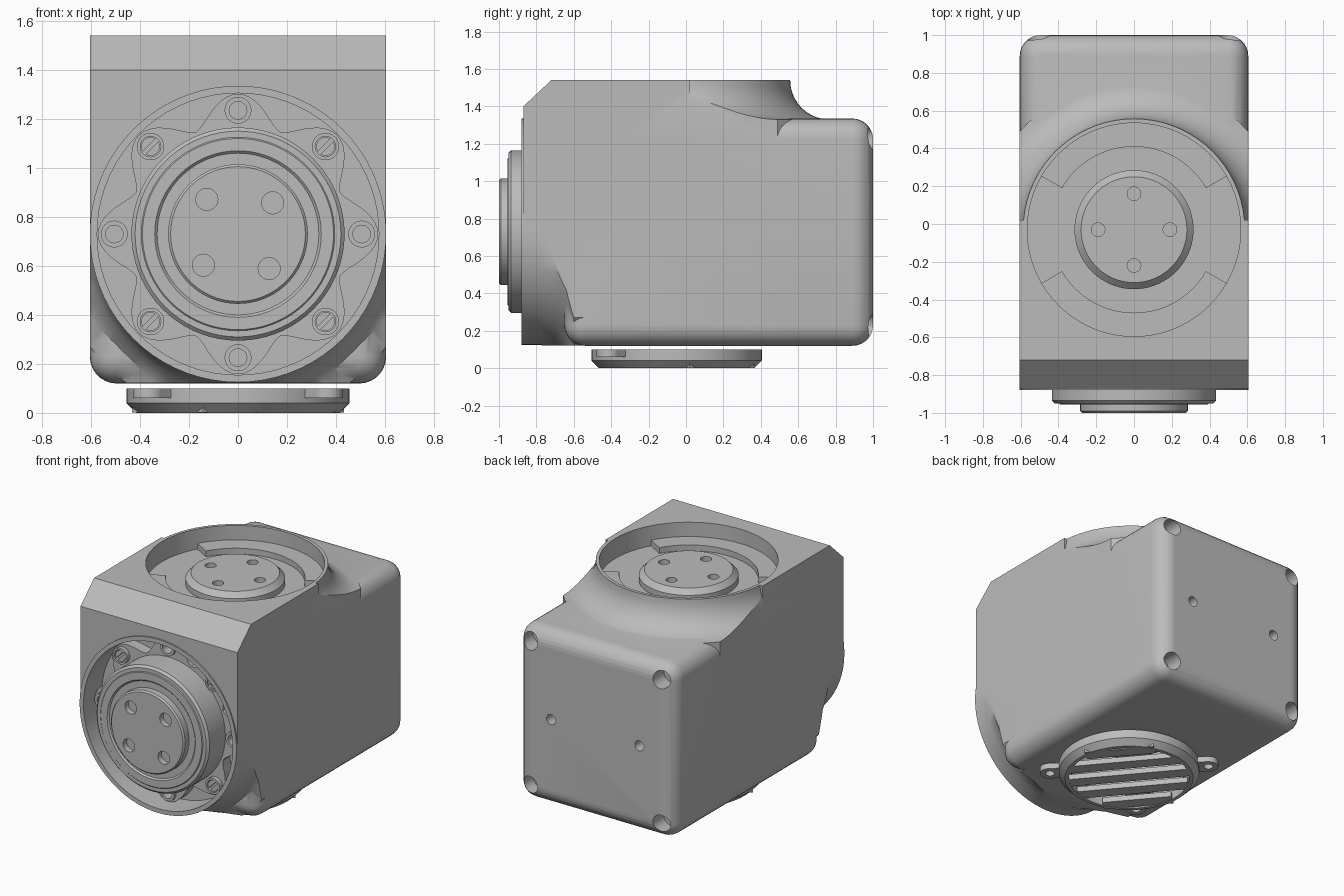
import bpy, bmesh, math
from mathutils import Matrix, Vector

cube = bpy.data.objects.get("Cube")
if cube:
    bpy.data.objects.remove(cube, do_unlink=True)

gray = bpy.data.materials.new("plain_gray")
gray.use_nodes = True
gray.diffuse_color = (0.5, 0.5, 0.5, 1)
gray.node_tree.nodes["Principled BSDF"].inputs["Base Color"].default_value = (0.5, 0.5, 0.5, 1)

W = 0.605                     # half width of the housing
AXIS = 0.73                   # height of the front axis
FRONT = Matrix.Translation((0, 0, AXIS)) @ Matrix.Rotation(math.pi / 2, 4, 'X')
TOP = Matrix.Translation((0, -0.03, 0))
BASE = Matrix.Translation((0, -0.05, 0))


def finish(name, bm, matrix=Matrix()):
    bmesh.ops.transform(bm, matrix=matrix, verts=bm.verts)
    bmesh.ops.recalc_face_normals(bm, faces=bm.faces)
    mesh = bpy.data.meshes.new(name)
    bm.to_mesh(mesh)
    bm.free()
    mesh.materials.append(gray)
    ob = bpy.data.objects.new(name, mesh)
    bpy.context.collection.objects.link(ob)
    return ob


def box(name, lo, hi, bevel=0, matrix=Matrix()):
    bm = bmesh.new()
    bmesh.ops.create_cube(bm, size=1)
    for v in bm.verts:
        v.co = Vector([l + (c + 0.5) * (h - l) for c, l, h in zip(v.co, lo, hi)])
    if bevel:
        bmesh.ops.bevel(bm, geom=bm.edges[:], offset=bevel, segments=7,
                        profile=0.5, affect='EDGES')
    return finish(name, bm, matrix)


def lathe(name, profile, matrix=Matrix(), closed=False, steps=72):
    # Turn (radius, height) points around z
    bm = bmesh.new()
    vs = [bm.verts.new((r, 0, h)) for r, h in profile]
    pairs = list(zip(vs, vs[1:])) + ([(vs[-1], vs[0])] if closed else [])
    es = [bm.edges.new(p) for p in pairs]
    bmesh.ops.spin(bm, geom=vs + es, cent=(0, 0, 0), axis=(0, 0, 1),
                   angle=2 * math.pi, steps=steps, use_duplicate=False)
    bmesh.ops.remove_doubles(bm, verts=bm.verts, dist=0.0002)
    return finish(name, bm, matrix)


def rod(name, r, h0, h1, matrix=Matrix(), steps=24):
    return lathe(name, [(0, h0), (r, h0), (r, h1), (0, h1)], matrix, steps=steps)


def prism(name, points, h0, h1, matrix=Matrix()):
    bm = bmesh.new()
    face = bm.faces.new([bm.verts.new((x, y, h0)) for x, y in points])
    top = bmesh.ops.extrude_face_region(bm, geom=[face])["geom"]
    for v in top:
        if isinstance(v, bmesh.types.BMVert):
            v.co.z = h1
    return finish(name, bm, matrix)


def combine(ob, others, operation):
    # Apply booleans and drop the helper solids
    for o in others:
        m = ob.modifiers.new("bool", 'BOOLEAN')
        m.operation, m.solver, m.object = operation, 'EXACT', o
    mesh = bpy.data.meshes.new_from_object(
        ob.evaluated_get(bpy.context.evaluated_depsgraph_get()))
    ob.modifiers.clear()
    ob.data = mesh
    for o in others:
        bpy.data.objects.remove(o, do_unlink=True)
    return ob


def ring_spots(radius, count, start=0):
    for k in range(count):
        a = math.radians(start) + 2 * math.pi * k / count
        yield Matrix.Translation((radius * math.cos(a), radius * math.sin(a), 0))


def flare(r, top, size, bottom):
    # Collar with a concave foot
    arc = [math.pi / 2 * i / 10 for i in range(11)]
    return ([(0, top)] + [(r + size * (1 - math.cos(t)), top - size * math.sin(t)) for t in arc]
            + [(r + size, bottom), (0, bottom)])


# Housing: rounded box, square front block, two flared collars
housing = box("housing", (-W, -0.65, 0.12), (W, 1, 1.335), 0.11)
block = prism("block", [(-0.02, 0.73), (0.87, 0.73), (0.87, 1.4), (0.72, 1.54), (-0.02, 1.54)],
              -W, W, Matrix(((0, 0, 1, 0), (-1, 0, 0, 0), (0, 1, 0, 0), (0, 0, 0, 1))))
top_collar = lathe("top_collar", flare(0.587, 1.54, 0.21, 1.0), TOP)
combine(top_collar, [box("clip", (-W, -0.8, 0.9), (W, 0.95, 2))], 'INTERSECT')
front_collar = lathe("front_collar", [(0, 0.88), (0.605, 0.88), (0.605, 0.78), (0.63, 0.7),
                                     (0.68, 0.64), (0.76, 0.6), (0.76, 0.4), (0, 0.4)], FRONT)
combine(front_collar, [box("clip", (-W, -2, 0.121), (W, 0.5, 1.4), 0.11)], 'INTERSECT')
combine(housing, [block, top_collar, front_collar], 'UNION')

# Recesses at the top, front and bottom, and holes in the back
cuts = [rod("cut", 0.565, 1.40, 1.7, TOP, 72),
        rod("cut", 0.575, 0.68, 1.1, FRONT, 72),
        rod("cut", 0.4, 0.0, 0.4, BASE, 72)]
for sx in (-1, 1):
    cuts.append(rod("cut", 0.035, -1.1, -0.85, FRONT @ Matrix.Translation((sx * 0.34, 0, 0))))
    for sz in (-1, 1):
        cuts.append(rod("cut", 0.06, -1.1, -0.88,
                        FRONT @ Matrix.Translation((sx * 0.505, sz * 0.5, 0))))
combine(housing, cuts, 'DIFFERENCE')

# Top socket: hub and two raised arc segments
top_hub = lathe("top_hub", [(0, 1.39), (0.315, 1.39), (0.315, 1.44), (0.28, 1.475), (0, 1.475)], TOP)
combine(top_hub, [rod("cut", 0.036, 1.41, 1.6, TOP @ m) for m in ring_spots(0.19, 4)], 'DIFFERENCE')
for label, mid in (("back", 90), ("front", 270)):
    angles = [math.radians(mid - 60 + 5 * i) for i in range(25)]
    arc = [(0.575 * math.cos(a), 0.575 * math.sin(a)) for a in angles]
    arc += [(0.44 * math.cos(a), 0.44 * math.sin(a)) for a in reversed(angles)]
    prism(label + "_socket_segment", arc, 1.39, 1.44, TOP)

# Front drive: scalloped flange, stepped hub, face plate
outline = []
for i in range(144):
    a = 2 * math.pi * i / 144
    r = 0.45 + 0.122 * abs(math.cos(4 * a)) ** 1.6
    outline.append((r * math.cos(a), r * math.sin(a)))
flange = prism("front_flange", outline, 0.66, 0.76, FRONT)
combine(flange, [rod("cut", 0.036, 0.7, 0.9, FRONT @ m) for m in ring_spots(0.505, 4)], 'DIFFERENCE')
for m in ring_spots(0.505, 4):
    lathe("flange_bushing", [(0.036, 0.74), (0.055, 0.74), (0.055, 0.78), (0.036, 0.78)],
          FRONT @ m, True, 24)
for m in ring_spots(0.505, 4, 45):
    lathe("screw_washer", [(0.042, 0.74), (0.056, 0.74), (0.056, 0.79), (0.042, 0.79)],
          FRONT @ m, True, 24)
    screw = rod("flange_screw", 0.038, 0.74, 0.785, FRONT @ m)
    combine(screw, [box("slot", (-0.1, -0.008, 0.765), (0.1, 0.008, 0.9),
                        0, FRONT @ m @ Matrix.Rotation(0.8, 4, 'Z'))], 'DIFFERENCE')
lathe("front_hub", [(0, 0.7), (0.435, 0.7), (0.435, 0.935), (0.42, 0.95), (0.395, 0.95), (0.39, 0.955),
                    (0.34, 0.955), (0.33, 0.945), (0, 0.945)], FRONT)
plate = lathe("front_face_plate", [(0, 0.93), (0.285, 0.93), (0.285, 0.99), (0.275, 1), (0, 1)], FRONT)
combine(plate, [rod("cut", 0.045, 0.96, 1.1, FRONT @ m) for m in ring_spots(0.19, 4, 42)], 'DIFFERENCE')

# Bottom hub inside the lower recess
bottom_hub = lathe("bottom_hub", [(0, 0.26), (0.2, 0.26), (0.22, 0.28), (0.22, 0.42), (0, 0.42)], BASE)
combine(bottom_hub, [rod("cut", 0.036, 0.1, 0.3, BASE @ m) for m in ring_spots(0.14, 4)], 'DIFFERENCE')

# Slotted bottom cover with three mounting ears
lathe("cover_ring", [(0.39, 0), (0.415, 0), (0.455, 0.04), (0.455, 0.1), (0.39, 0.1)], BASE, True)
turn = BASE @ Matrix.Rotation(math.radians(-50), 4, 'Z')
for i in range(-2, 3):
    d = i * 0.165
    half = math.sqrt(0.4 ** 2 - d ** 2)
    box("cover_bar", (-half, d - 0.045, 0.002), (half, d + 0.045, 0.04), 0, turn)
for deg in (135, 225, 315):
    spin = BASE @ Matrix.Rotation(math.radians(deg), 4, 'Z')
    ear = rod("cover_ear", 0.065, 0.06, 0.1, spin @ Matrix.Translation((0.515, 0, 0)))
    combine(ear, [box("neck", (0.43, -0.064, 0.0605), (0.515, 0.064, 0.0995), 0, spin)], 'UNION')
    combine(ear, [rod("cut", 0.03, 0, 0.2, spin @ Matrix.Translation((0.515, 0, 0)))], 'DIFFERENCE')

# Smooth curved faces, keep sharp edges
bpy.ops.object.select_all(action='DESELECT')
for ob in bpy.context.collection.objects:
    if ob.type == 'MESH' and ob.data.materials and ob.data.materials[0] == gray:
        ob.select_set(True)
        bpy.context.view_layer.objects.active = ob
bpy.ops.object.shade_smooth_by_angle(angle=math.radians(30))
